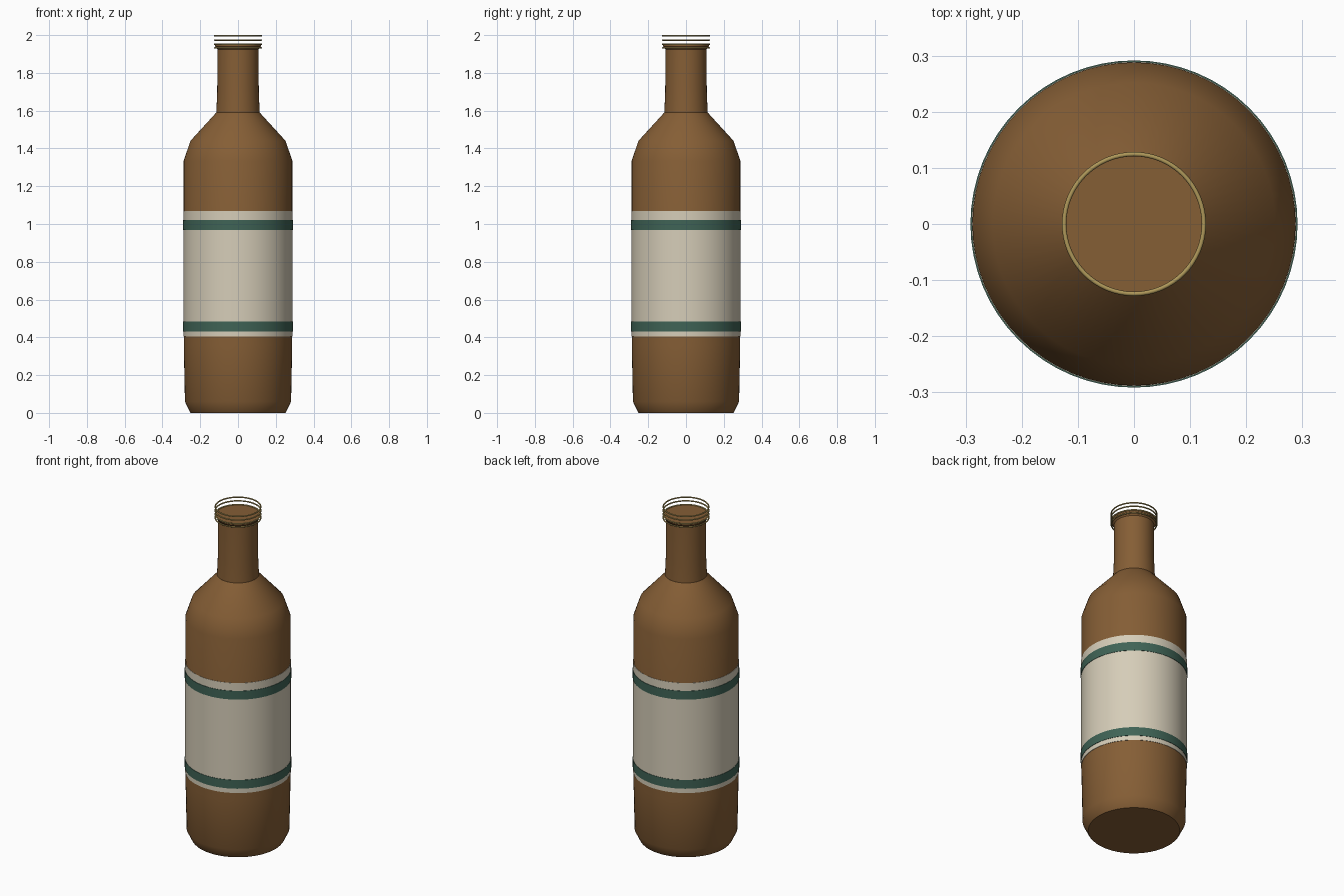
import bpy, math

cube = bpy.data.objects.get("Cube")
if cube:
    bpy.data.objects.remove(cube, do_unlink=True)


def material(name, rgb):
    m = bpy.data.materials.new(name)
    m.use_nodes = True
    m.diffuse_color = (*rgb, 1)
    bsdf = m.node_tree.nodes["Principled BSDF"]
    bsdf.inputs["Base Color"].default_value = (*rgb, 1)
    bsdf.inputs["Roughness"].default_value = 0.6
    return m


BROWN = material("brown_glass", (0.235, 0.112, 0.036))
CREAM = material("cream_paper", (0.67, 0.61, 0.48))
GREEN = material("dark_green", (0.050, 0.125, 0.092))
GOLD = material("brass", (0.42, 0.31, 0.10))


def finish(obj, mat, angle=30):
    obj.data.materials.append(mat)
    bpy.ops.object.select_all(action='DESELECT')
    obj.select_set(True)
    bpy.context.view_layer.objects.active = obj
    bpy.ops.object.shade_smooth_by_angle(angle=math.radians(angle))


def lathe(name, profile, mat, closed=False, angle=30, n=64):
    """Spin (radius, z) points around z; open profiles get flat end caps."""
    verts = [(r * math.cos(2 * math.pi * i / n), r * math.sin(2 * math.pi * i / n), z)
             for r, z in profile for i in range(n)]
    rows = len(profile)
    faces = []
    for j in range(rows if closed else rows - 1):
        a, b = j * n, (j + 1) % rows * n
        faces += [(a + i, a + (i + 1) % n, b + (i + 1) % n, b + i) for i in range(n)]
    if not closed:
        faces.append(tuple(reversed(range(n))))
        faces.append(tuple(range((rows - 1) * n, rows * n)))
    me = bpy.data.meshes.new(name)
    me.from_pydata(verts, [], faces)
    obj = bpy.data.objects.new(name, me)
    bpy.context.collection.objects.link(obj)
    finish(obj, mat, angle)


def sleeve(name, r, z0, z1, mat):
    """Thin band wrapped around the body."""
    lathe(name, [(r, z0), (r, z1), (0.282, z1), (0.282, z0)], mat, closed=True)


# Body with chamfered foot and sloped shoulder
lathe("bottle_body", [(0.25, 0), (0.255, 0.006), (0.281, 0.06), (0.287, 0.36),
                      (0.288, 1.333), (0.252, 1.44), (0.115, 1.59)], BROWN, angle=40)

# Neck with a slightly flared lip
lathe("bottle_neck", [(0.115, 1.585), (0.110, 1.70), (0.109, 1.925),
                      (0.121, 1.94), (0.121, 1.95)], BROWN)

# Label and its two stripes
sleeve("label", 0.2893, 0.405, 1.068, CREAM)
for name, z in (("lower_stripe", 0.458), ("upper_stripe", 0.995)):
    sleeve(name, 0.2915, z - 0.026, z + 0.026, GREEN)

# Thin wire rings of the screw thread
for i, z in enumerate((1.932, 1.951, 1.974, 1.996)):
    bpy.ops.mesh.primitive_torus_add(major_radius=0.1245, minor_radius=0.004,
                                     major_segments=64, minor_segments=8,
                                     location=(0, 0, z))
    ring = bpy.context.object
    ring.name = f"thread_ring_{i + 1}"
    finish(ring, GOLD, 60)
